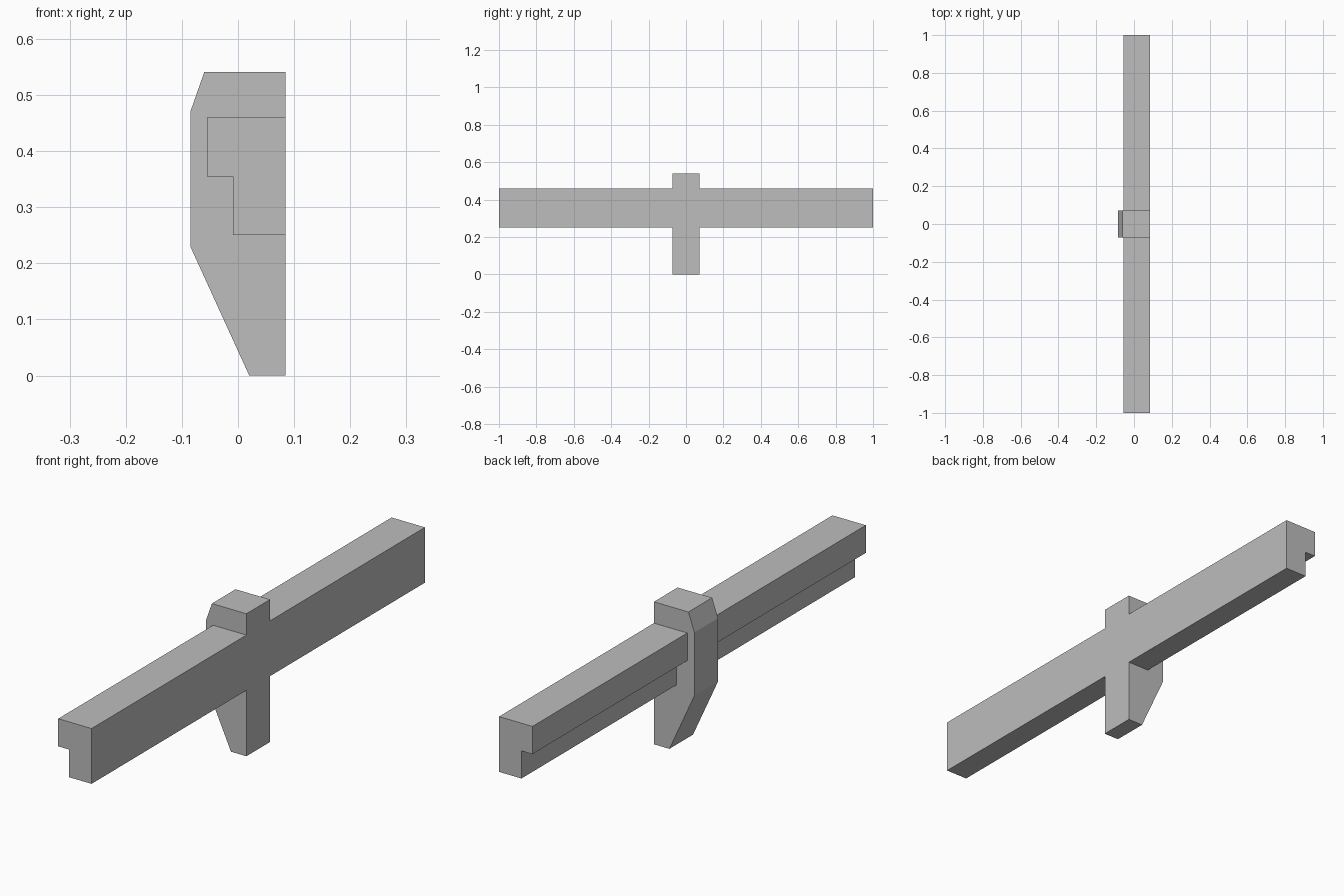
import bpy
import bmesh

cube = bpy.data.objects.get("Cube")
if cube:
    bpy.data.objects.remove(cube, do_unlink=True)

grey = bpy.data.materials.new("plain_grey")
grey.use_nodes = True
colour = (0.51, 0.51, 0.51, 1)
grey.diffuse_color = colour
grey.node_tree.nodes["Principled BSDF"].inputs["Base Color"].default_value = colour

HALF_POST = 0.071


def extrude(name, profile, y0, y1, open_end=False):
    """Extrude an (x, z) outline from y0 to y1, optionally leaving the y0 end open."""
    bm = bmesh.new()
    start = bm.faces.new([bm.verts.new((x, y0, z)) for x, z in profile])
    geom = bmesh.ops.extrude_face_region(bm, geom=[start], use_keep_orig=True)["geom"]
    moved = [v for v in geom if isinstance(v, bmesh.types.BMVert)]
    bmesh.ops.translate(bm, verts=moved, vec=(0, y1 - y0, 0))
    bmesh.ops.recalc_face_normals(bm, faces=bm.faces)
    if open_end:
        bmesh.ops.delete(bm, geom=[start], context='FACES_ONLY')
    mesh = bpy.data.meshes.new(name)
    bm.to_mesh(mesh)
    bm.free()
    mesh.materials.append(grey)
    obj = bpy.data.objects.new(name, mesh)
    bpy.context.collection.objects.link(obj)
    return obj


# Central post with chamfered top and tapered foot
post = [(0.085, 0), (0.085, 0.541), (-0.06, 0.541),
        (-0.085, 0.47), (-0.085, 0.23), (0.02, 0)]
extrude("center_post", post, -HALF_POST, HALF_POST)

# Stepped rail arms, flush with the flat side of the post
rail = [(0.085, 0.25), (0.085, 0.46), (-0.055, 0.46),
        (-0.055, 0.355), (-0.009, 0.355), (-0.009, 0.25)]
for name, side in (("front_rail", -1), ("back_rail", 1)):
    extrude(name, rail, side * HALF_POST, side, open_end=True)
